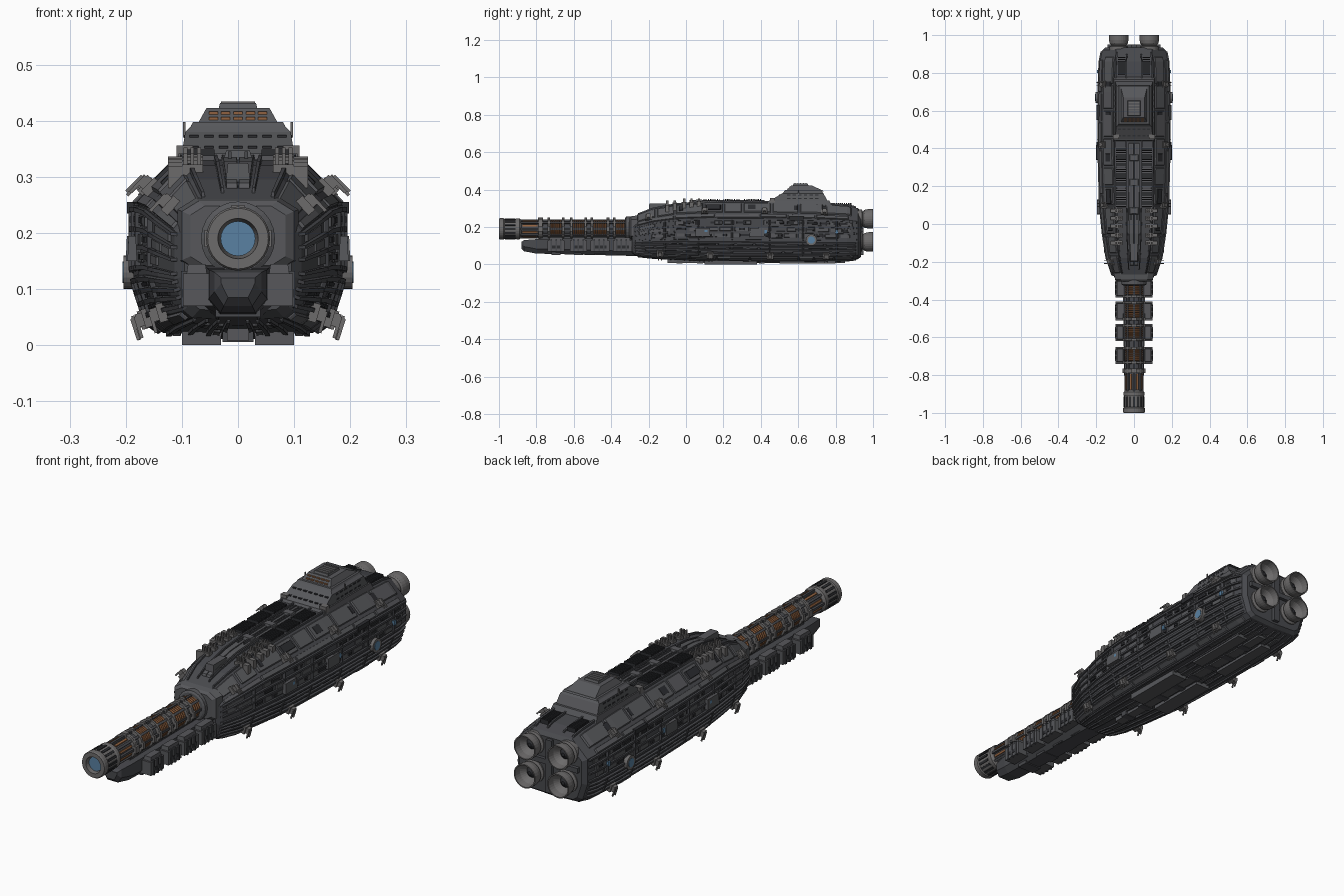
import bpy, bmesh, math, random
from mathutils import Vector, Matrix

if "Cube" in bpy.data.objects:
    bpy.data.objects.remove(bpy.data.objects["Cube"])

random.seed(4)
COL = {"hull": (.065, .067, .075), "plate": (.095, .097, .105), "dark": (.025, .026, .03),
       "metal": (.15, .145, .145), "copper": (.28, .12, .05), "glass": (.10, .22, .36)}
MATS = {}
for n, c in COL.items():
    MATS[n] = bpy.data.materials.new(n)
    MATS[n].diffuse_color = (*c, 1)
parts = {}


def part(name, mat="hull"):
    if name not in parts:
        parts[name] = (bmesh.new(), mat)
    return parts[name][0]


def skin(bm, rings, closed=True):
    """Bridge a list of point rings, capping both ends."""
    vs = [[bm.verts.new(p) for p in r] for r in rings]
    n = len(vs[0])
    for a, b in zip(vs, vs[1:]):
        for i in range(n):
            bm.faces.new((a[i], a[(i + 1) % n], b[(i + 1) % n], b[i]))
    if closed:
        bm.faces.new(vs[0])
        bm.faces.new(vs[-1][::-1])


def frustum(bm, lo, hi):
    """lo/hi = (x0, x1, y0, y1, z)"""
    skin(bm, [[(r[0], r[2], r[4]), (r[1], r[2], r[4]), (r[1], r[3], r[4]), (r[0], r[3], r[4])]
              for r in (lo, hi)])


def box(bm, x0, x1, y0, y1, z0, z1, mirror=False, taper=0):
    for s in ((1, -1) if mirror else (1,)):
        a, b = sorted((s * x0, s * x1))
        frustum(bm, (a, b, y0, y1, z0), (a + taper, b - taper, y0 + taper, y1 - taper, z1))


def lathe(bm, prof, cx, cz, n=24, closed=True):
    """Revolve (radius, y) points around an axis parallel to y."""
    skin(bm, [[(cx + r * math.cos(2 * math.pi * i / n), y, cz + r * math.sin(2 * math.pi * i / n))
               for i in range(n)] for r, y in prof], closed)


# Hull stations: y, half width, bottom, top
ST = [(-.29, .095, .06, .245), (-.27, .113, .045, .26), (-.18, .143, .035, .295),
      (-.05, .163, .028, .32), (.1, .178, .02, .33), (.4, .186, .016, .332),
      (.7, .186, .016, .325), (.86, .18, .02, .315), (.92, .168, .028, .30), (.935, .15, .04, .285)]
SEC = [(0, 1), (.56, 1), (.9, .8), (1, .74), (1, .34), (.86, .08), (.72, .02), (0, 0)]


def station(y):
    for a, b in zip(ST, ST[1:]):
        if y <= b[0]:
            t = (y - a[0]) / (b[0] - a[0])
            return [p + (q - p) * t for p, q in zip(a, b)]
    return ST[-1]


def on_hull(y, k, u, off=0):
    """Point on hull segment k at fraction u, pushed outward by off; also the normal."""
    _, w, zb, zt = station(y)
    p, q = [Vector((x * w, y, zb + z * (zt - zb))) for x, z in (SEC[k], SEC[k + 1])]
    d = (q - p).normalized()
    nrm = Vector((-d.z, 0, d.x))
    return p.lerp(q, u) + nrm * off, nrm


def slab(bm, k, u0, u1, y0, y1, t):
    """Mirrored raised plate following the hull surface."""
    ys = [y0, y0 + t * .5] + [s[0] for s in ST if y0 + t < s[0] < y1 - t] + [y1 - t * .5, y1]
    e = (u1 - u0) * .08
    for s in (1, -1):
        rings = []
        for i, y in enumerate(ys):
            h = t * .3 if i in (0, len(ys) - 1) else t
            r = [on_hull(y, k, u, o)[0] for u, o in ((u0, -.004), (u0 + e, h), (u1 - e, h), (u1, -.004))]
            rings.append([(s * p.x, p.y, p.z) for p in r])
        skin(bm, rings)


def plates(bm, k, u0, u1, y0, y1, lo, hi, t, gap=.008, skip=0):
    y = y0
    while y < y1 - lo * .5:
        e = min(y + random.uniform(lo, hi), y1)
        if random.random() >= skip:
            slab(bm, k, u0, u1, y, e - gap, t * random.uniform(.6, 1.2))
        y = e


# Main hull
rings = []
for y, w, zb, zt in ST:
    half = [(x * w, y, zb + z * (zt - zb)) for x, z in SEC]
    rings.append(half + [(-x, y, z) for x, y, z in half[-2:0:-1]])
skin(part("main_hull"), rings)

# Armour plating and stringers
P, D, R = part("armour_plates", "plate"), part("recess_panels", "dark"), part("hull_stringers", "hull")
plates(P, 1, .08, .9, -.26, .91, .09, .16, .007, .012)
plates(D, 1, .25, .7, -.2, .88, .05, .12, .010, .03, .55)
plates(P, 2, .1, .95, -.26, .91, .12, .25, .006)
for u in (.02, .3, .56, .86):
    slab(R, 3, u, u + .08, -.275, .915, .008)
for u in (.12, .40, .66):
    plates(P, 3, u, u + .17, -.25, .9, .04, .1, .004, .01, .3)
    plates(D, 3, u + .03, u + .13, -.1, .88, .03, .07, .006, .015, .5)
for u in (.03, .28, .53, .8):
    slab(R, 4, u, u + .13, -.275, .91, .008)
for u in (.17, .42, .67):
    plates(D, 4, u, u + .1, -.22, .88, .05, .12, .003, .015, .3)
plates(P, 5, .1, .9, -.25, .9, .08, .18, .006)
for u in (.04, .3, .55, .76):
    slab(R, 6, u, u + .08, -.26, .91, .006)
    plates(P, 6, u + .09, u + .2, -.2, .88, .06, .16, .004, .015, .3)
for y in (-.12, .06, .24, .44, .62, .8):
    for k in (3, 4):
        slab(R, k, .02, .98, y, y + .012, .009)

# Belly skids and central keel strip
B = part("belly_skids", "plate")
box(B, .03, .1, .1, .38, 0, .03, True)
box(B, .04, .09, .5, .8, .006, .03, True)
box(B, -.02, .02, -.1, .85, .008, .03)
for i in range(8):
    box(part("belly_ribs"), -.028, .028, -.05 + i * .11, -.02 + i * .11, .006, .03)

# Dorsal spine deck
S = part("dorsal_spine", "plate")
slab(S, 0, 0, .3, -.22, .43, .008)
slab(R, 0, .36, .44, -.24, .9, .008)
slab(R, 0, .9, 1, -.26, .91, .008)
box(part("spine_rails"), .012, .018, .02, .42, .33, .345, True)
box(S, -.022, .022, -.2, -.1, .29, .325, taper=.004)
for y in (.05, .2, .33):
    box(S, -.026, .026, y, y + .04, .33, .347, taper=.005)

# Cooling fin banks, dorsal and aft
F = part("cooling_fins", "dark")
for y0, n in ((.09, 10), (.2, 10), (.31, 10)):
    for i in range(n):
        box(F, .042, .096, y0 + i * .0095, y0 + i * .0095 + .0045, .325, .349, True)
    box(P, .038, .1, y0 - .006, y0 + .096, .32, .338, True)
for i in range(9):
    box(F, .045, .085, .79 + i * .011, .796 + i * .011, .3, .328, True)

# Upright emitters on the forward deck
E = part("deck_emitters", "metal")
for y in (-.1, -.06, -.01, .03, .07):
    zt = station(y)[3]
    box(E, .062, .1, y - .012, y + .012, zt - .01, zt + .012, True)
    for x in (.066, .078, .09):
        box(E, x, x + .007, y - .006, y + .006, zt, .352 if y > -.05 else .342, True)
    box(E, .1, .125, y - .01, y + .01, zt - .03, zt + .008, True)

# Command tower
T = part("command_tower", "plate")
frustum(T, (-.112, .112, .43, .78, .315), (-.106, .106, .445, .765, .342))
frustum(T, (-.1, .1, .45, .755, .342), (-.094, .094, .515, .735, .38))
frustum(T, (-.094, .094, .515, .735, .38), (-.083, .083, .525, .725, .391))
frustum(T, (-.084, .084, .525, .735, .391), (-.08, .08, .53, .73, .398))
frustum(T, (-.07, .07, .54, .725, .398), (-.056, .056, .565, .67, .423))
frustum(T, (-.035, .035, .57, .655, .42), (-.032, .032, .575, .65, .432))
for i in range(5):
    box(part("tower_roof_grid", "metal"), -.03, .03, .58 + i * .015, .585 + i * .015, .43, .434)
W, G = part("tower_windows", "dark"), part("tower_lit_windows", "copper")
for z, y in ((.352, .466), (.372, .5)):
    for i in range(7):
        x = -.078 + i * .026
        box(W, x - .008, x + .008, y - .002, y + .02, z - .003, z + .003)
    for i in range(6):
        box(W, .08, .0995 if z < .36 else .0965, .54 + i * .03, .558 + i * .03, z - .003, z + .003, True)
for z, y in ((.404, .545), (.414, .555)):
    for i in range(5):
        x = -.044 + i * .022
        box(G, x - .008, x + .008, y - .002, y + .01, z - .0025, z + .0025)
box(part("tower_masts", "metal"), .094, .098, .6, .604, .37, .398, True)
box(part("tower_masts"), .08, .11, .45, .475, .33, .356, True)

# Side sensor drums
for s in (1, -1):
    for nm, mat, r, a, b in (("sensor_drums", "metal", .03, .17, .204), ("sensor_lenses", "glass", .019, .2, .2055)):
        bm = part(nm, mat)
        skin(bm, [[(s * x, .67 + r * math.cos(t * math.pi / 10), .13 + r * math.sin(t * math.pi / 10))
                   for t in range(20)] for x in (a, b)])
box(P, .18, .197, .05, .13, .15, .195, True, .002)
box(P, .18, .2, .34, .42, .15, .195, True, .002)
box(D, .18, .198, .55, .63, .235, .255, True)
for y in (.1, .42, .8):
    box(part("side_windows", "glass"), .18, .196, y, y + .014, .165, .185, True)

# Point defence turrets, upper and lower
TU = part("defence_turrets", "metal")
for k, u, ys in ((1, .85, (-.2, .1, .42, .74)), (4, .92, (-.14, .13, .45, .75))):
    for y in ys:
        p, n = on_hull(y, k, u)
        for s in (1, -1):
            nn = Vector((n.x * s, 0, n.z))
            rot = nn.to_track_quat('Z', 'Y').to_matrix().to_4x4()
            base = Matrix.Translation((p.x * s, y, p.z)) @ rot
            for off, sc in (((0, 0, .006), (.034, .034, .016)), ((0, 0, .018), (.022, .024, .016)),
                            ((.008, -.012, .026), (.005, .04, .006)), ((-.008, -.012, .026), (.005, .04, .006))):
                bmesh.ops.create_cube(TU, size=1, matrix=base @ Matrix.Translation(off) @ Matrix.Diagonal((*sc, 1)))

# Prow collar around the cannon root
C = part("prow_collar", "plate")
skin(C, [[(x * w, y, .195 + z * w * .62) for x, z in ((-1, -.7), (-1, .7), (-.7, 1), (.7, 1), (1, .7), (1, -.7), (.7, -1), (-.7, -1))]
         for y, w in ((-.305, .085), (-.295, .1), (-.26, .108))])
lathe(C, [(.058, -.325), (.066, -.32), (.066, -.29)], 0, .19)

# Main cannon: core, muzzle, coils
BZ = .19
lathe(part("cannon_core"), [(.041, -.92), (.041, -.28)], 0, BZ)
lathe(part("cannon_muzzle", "metal"), [(.03, -.96), (.036, -1), (.054, -1), (.057, -.995), (.057, -.975),
      (.053, -.97), (.053, -.91), (.056, -.905), (.056, -.89), (.045, -.88)], 0, BZ, 32)
lathe(part("muzzle_lens", "glass"), [(.031, -.985), (.031, -.955)], 0, BZ)
M, K = part("muzzle_slats", "dark"), part("energy_strips", "copper")
for i in range(16):
    a = i * math.pi / 8
    rot = Matrix.Translation((0, 0, BZ)) @ Matrix.Rotation(a, 4, 'Y')
    bmesh.ops.create_cube(M, size=1, matrix=rot @ Matrix.Translation((0, -.94, .053)) @ Matrix.Diagonal((.01, .055, .007, 1)))
    if i % 2:
        bmesh.ops.create_cube(K, size=1, matrix=rot @ Matrix.Translation((0, -.835, .043)) @ Matrix.Diagonal((.009, .08, .008, 1)))
    else:
        bmesh.ops.create_cube(part("cannon_struts"), size=1, matrix=rot @ Matrix.Translation((0, -.585, .044)) @ Matrix.Diagonal((.01, .6, .014, 1)))
Rg, Cl = part("cannon_rings", "metal"), part("cannon_coils", "copper")
groups = ((-.74, -.65), (-.62, -.53), (-.51, -.41), (-.39, -.29))
for a, b in ((-.79, -.765),) + groups:
    for y in (a, b - .014):
        lathe(Rg, [(.04, y), (.054, y + .002), (.054, y + .012), (.04, y + .014)], 0, BZ)
        box(Rg, -.012, .012, y, y + .014, .235, .25)
        box(Rg, .045, .06, y, y + .014, .175, .205, True)
    if b - a > .05:
        n = 6
        st = (b - a - .03) / n
        for i in range(n):
            y = a + .016 + i * st
            lathe(Cl, [(.042, y), (.048, y + st * .3), (.048, y + st * .6), (.042, y + st * .9)], 0, BZ, 20)

# Lower keel and magazine blocks under the cannon
KS = part("lower_keel", "hull")
skin(KS, [[(-w, y, zt), (w, y, zt), (w, y, zb + .025), (w * .6, y, zb), (-w * .6, y, zb), (-w, y, zb + .025)]
          for y, w, zb, zt in ((-.88, .03, .085, .12), (-.865, .042, .07, .13), (-.8, .052, .058, .135),
                               (-.6, .055, .053, .138), (-.27, .06, .045, .14))])
box(part("cannon_cradle"), -.025, .025, -.78, -.28, .13, .16)
MB = part("magazine_blocks", "plate")
for a, b in groups:
    box(MB, .045, .098, a, b, .07, .128, True)
    box(MB, .055, .092, a + .008, b - .008, .125, .145, True, .003)
    box(D, .06, .1, a + .015, b - .015, .085, .1, True)
    for i in range(3):
        y = a + .015 + i * .026
        box(part("magazine_ribs"), .09, .1015, y, y + .008, .068, .132, True)
    box(part("keel_bands"), -.04, .04, a + .02, b - .02, .05, .08)

# Rear bulkhead and four engine bells
RB = part("rear_bulkhead", "hull")
box(RB, -.014, .014, .92, .95, .05, .28)
box(RB, -.14, .14, .92, .95, .172, .194)
N, I = part("engine_bells", "metal"), part("engine_throats", "dark")
for x in (-.081, .081):
    for z in (.12, .244):
        lathe(N, [(.036, .92), (.038, .945), (.048, .955), (.052, .975), (.052, 1), (.047, 1),
                  (.043, .97), (.025, .945)], x, z, 28)
        lathe(I, [(.026, .94), (.024, .95), (.008, .965)], x, z, 16)
        lathe(N, [(.05, .92), (.05, .94), (.04, .944)], x, z, 28)

# Turn every part into an object
for name, (bm, mat) in parts.items():
    bmesh.ops.recalc_face_normals(bm, faces=bm.faces)
    me = bpy.data.meshes.new(name)
    bm.to_mesh(me)
    bm.free()
    me.materials.append(MATS[mat])
    bpy.context.collection.objects.link(bpy.data.objects.new(name, me))

for m in bpy.data.materials:
    if m.users and not m.is_grease_pencil:
        m.use_nodes = True
        m.node_tree.nodes["Principled BSDF"].inputs["Base Color"].default_value = m.diffuse_color
